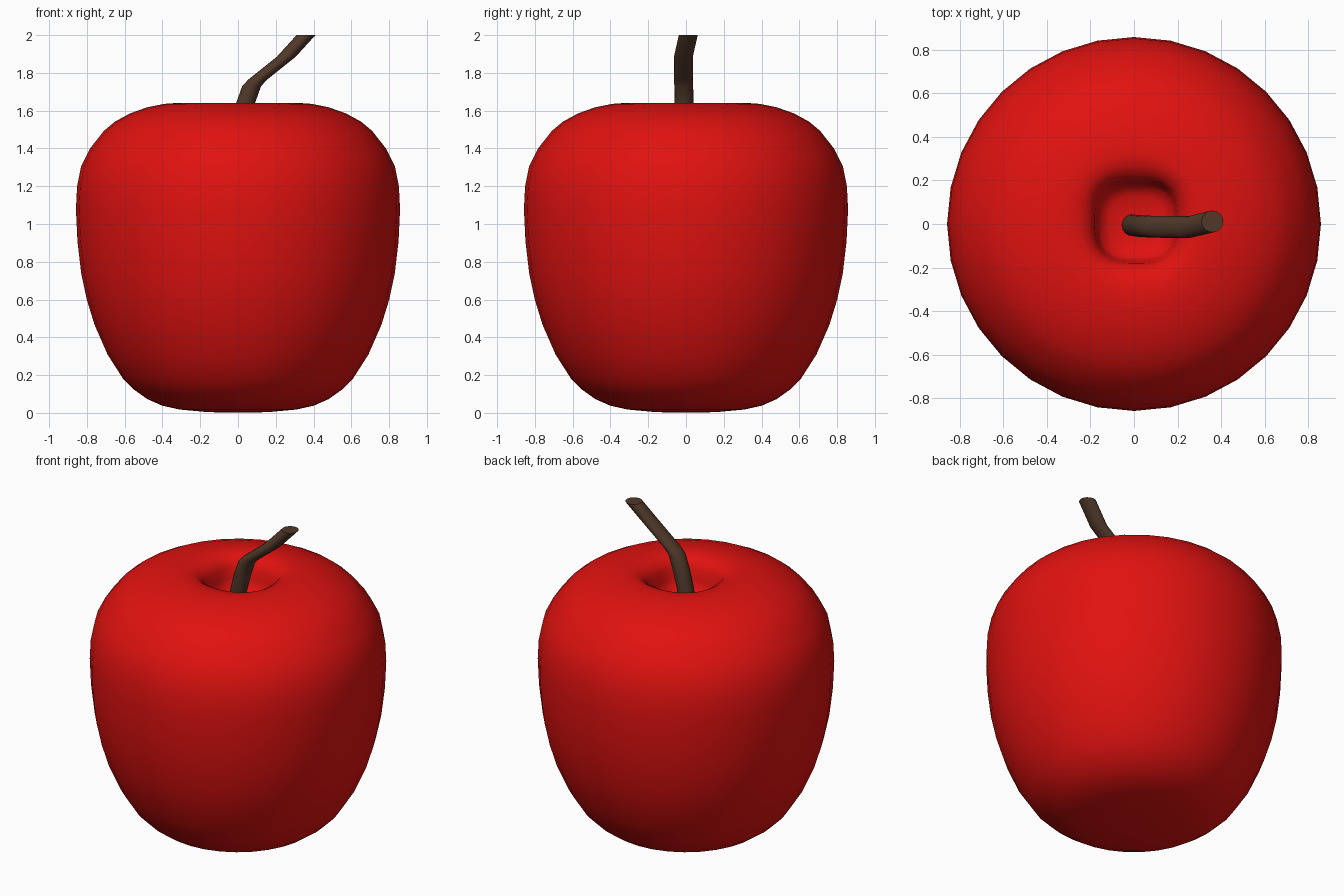
import bpy, bmesh
from math import cos, sin, pi

if "Cube" in bpy.data.objects:
    bpy.data.objects.remove(bpy.data.objects["Cube"])


def material(name, color):
    m = bpy.data.materials.new(name)
    m.diffuse_color = color
    m.use_nodes = True
    m.node_tree.nodes["Principled BSDF"].inputs["Base Color"].default_value = m.diffuse_color
    return m


def superellipse(angle, squareness):
    """Radius factor that turns a circle towards a rounded square."""
    n = 2 + squareness
    return (abs(cos(angle)) ** n + abs(sin(angle)) ** n) ** (-1 / n)


def loft(name, rings, sides, mat, sharp_angle):
    """Skin horizontal rings (x, y, z, radius, squareness) and close both ends."""
    bm = bmesh.new()
    loops = []
    for x, y, z, r, sq in rings:
        loop = []
        for i in range(sides):
            a = 2 * pi * i / sides
            k = r * superellipse(a, sq)
            loop.append(bm.verts.new((x + k * cos(a), y + k * sin(a), z)))
        loops.append(loop)
    for low, high in zip(loops, loops[1:]):
        for i in range(sides):
            j = (i + 1) % sides
            bm.faces.new((low[i], low[j], high[j], high[i]))
    bm.faces.new(loops[0][::-1])
    bm.faces.new(loops[-1])
    bmesh.ops.recalc_face_normals(bm, faces=bm.faces)
    mesh = bpy.data.meshes.new(name)
    bm.to_mesh(mesh)
    bm.free()
    mesh.materials.append(mat)
    obj = bpy.data.objects.new(name, mesh)
    bpy.context.collection.objects.link(obj)
    bpy.ops.object.select_all(action='DESELECT')
    obj.select_set(True)
    bpy.context.view_layer.objects.active = obj
    bpy.ops.object.shade_smooth_by_angle(angle=sharp_angle)
    return obj


red = material("red_skin", (0.75, 0.006, 0.005, 1))
brown = material("brown_bark", (0.08, 0.04, 0.022, 1))

# Fruit body: outer profile from the underside up to the shoulder (radius, height)
outer = [(0.05, 0.004), (0.16, 0.006), (0.31, 0.02), (0.40, 0.04), (0.48, 0.075),
         (0.55, 0.125), (0.61, 0.185), (0.69, 0.31), (0.76, 0.47), (0.80, 0.60),
         (0.83, 0.74), (0.85, 0.91), (0.858, 1.08), (0.852, 1.20), (0.83, 1.31),
         (0.785, 1.40), (0.71, 1.495), (0.65, 1.545), (0.57, 1.588),
         (0.48, 1.62), (0.39, 1.638), (0.32, 1.643)]

# Slightly squared hollow around the stalk
hollow = [(0.26, 1.635, 0.3), (0.215, 1.61, 0.7), (0.19, 1.57, 1.0),
          (0.18, 1.51, 1.0), (0.165, 1.46, 1.0), (0.12, 1.435, 0.8), (0.04, 1.43, 0)]
body_rings = [(0, 0, z, r, 0) for r, z in outer]
body_rings += [(0.01, 0.01, z, r, sq) for r, z, sq in hollow]
loft("apple_body", body_rings, 32, red, pi)

# Bent stalk with a level cut at the tip
stalk = [(-0.01, -0.005, 1.40), (0.01, -0.008, 1.53), (0.04, -0.01, 1.64),
         (0.072, -0.012, 1.73), (0.105, -0.013, 1.765), (0.275, -0.015, 1.875),
         (0.36, 0.012, 2.0)]
stalk[-2] = (0.255, -0.014, 1.885)
loft("stalk", [(x, y, z, 0.05, 0) for x, y, z in stalk], 16, brown, pi / 4)

# Rest the fruit exactly on the ground
bpy.data.objects["apple_body"].location.z = -0.002
